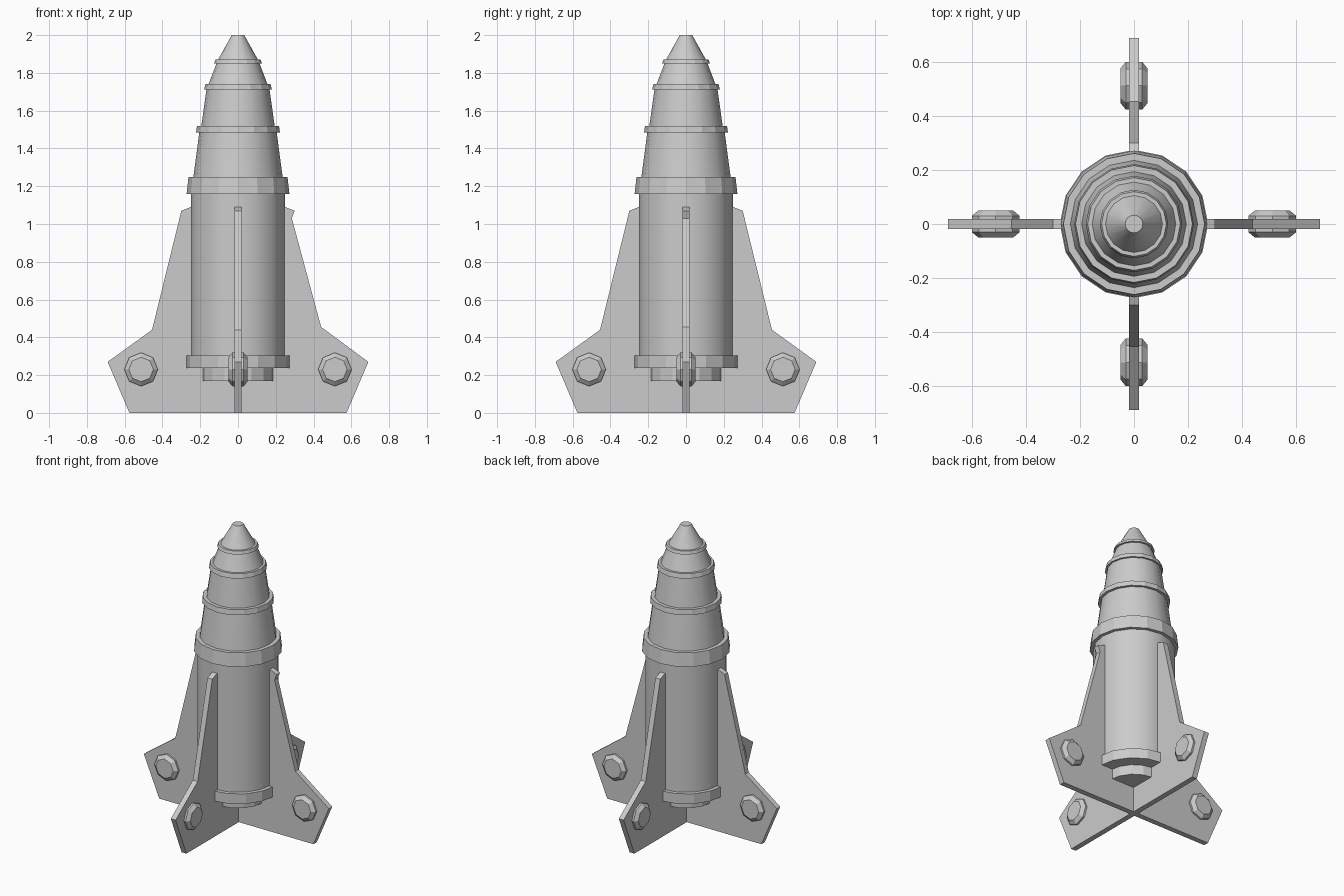
import bpy, bmesh, math
from mathutils import Matrix, Vector

if "Cube" in bpy.data.objects:
    bpy.data.objects.remove(bpy.data.objects["Cube"])


def finish(name, bm, smooth=False):
    bmesh.ops.recalc_face_normals(bm, faces=bm.faces)
    mesh = bpy.data.meshes.new(name)
    bm.to_mesh(mesh)
    bm.free()
    obj = bpy.data.objects.new(name, mesh)
    bpy.context.collection.objects.link(obj)
    if smooth:
        bpy.ops.object.select_all(action='DESELECT')
        obj.select_set(True)
        bpy.context.view_layer.objects.active = obj
        bpy.ops.object.shade_smooth_by_angle(angle=math.radians(30))
    return obj


def lathe(name, profile, sides=16, smooth=False, matrix=Matrix()):
    """Closed solid of revolution from (radius, height) pairs."""
    bm = bmesh.new()
    rings = []
    for r, z in profile:
        rings.append([bm.verts.new((r * math.cos(a), r * math.sin(a), z))
                      for a in (2 * math.pi * i / sides for i in range(sides))])
    for low, high in zip(rings, rings[1:]):
        for i in range(sides):
            j = (i + 1) % sides
            bm.faces.new((low[i], low[j], high[j], high[i]))
    bm.faces.new(rings[0])
    bm.faces.new(rings[-1])
    bm.transform(matrix)
    return finish(name, bm, smooth)


def plate(name, outline, thickness, matrix):
    """Flat plate in the xz plane, centred on y = 0."""
    bm = bmesh.new()
    face = bm.faces.new([bm.verts.new((x, -thickness / 2, z)) for x, z in outline])
    out = bmesh.ops.extrude_face_region(bm, geom=[face])
    verts = [v for v in out['geom'] if isinstance(v, bmesh.types.BMVert)]
    bmesh.ops.translate(bm, verts=verts, vec=Vector((0, thickness, 0)))
    # extruding keeps the starting face as the front side
    bm.transform(matrix)
    return finish(name, bm)


# Smooth hull sections
lathe("main_body", [(0.25, 0.27), (0.25, 1.2)], smooth=True)
lathe("lower_stage", [(0.24, 1.22), (0.203, 1.5)], smooth=True)
lathe("middle_stage", [(0.197, 1.5), (0.165, 1.725)], smooth=True)
lathe("upper_stage", [(0.162, 1.725), (0.11, 1.86)], smooth=True)
lathe("nose_tip", [(0.111, 1.86), (0.033, 2.0)], smooth=True)

# Faceted bands and nozzle
lathe("main_collar", [(0.272, 1.16), (0.262, 1.25)])
lathe("lower_band", [(0.222, 1.485), (0.217, 1.52)])
lathe("middle_band", [(0.179, 1.712), (0.172, 1.742)])
lathe("upper_band", [(0.127, 1.85), (0.12, 1.87)])
lathe("base_collar", [(0.275, 0.237), (0.275, 0.305)])
lathe("nozzle", [(0.19, 0.17), (0.19, 0.25)])

# Four fins crossing under the nozzle, each with a chamfered pod through it
fin = [(0, 0), (0.575, 0), (0.69, 0.27), (0.455, 0.44),
       (0.30, 1.07), (0.25, 1.09), (0, 1.09)]
notched_fin = fin[:3] + [(0.44, 0.455), (0.285, 1.03)] + fin[4:]
pod = [(0.065, -0.05), (0.089, -0.03), (0.089, 0.03), (0.065, 0.05)]
for k, side in enumerate(("right", "back", "left", "front")):
    turn = Matrix.Rotation(k * math.pi / 2, 4, 'Z')
    plate(side + "_fin", notched_fin if k == 0 else fin, 0.036, turn)
    place = (turn @ Matrix.Translation((0.513, 0, 0.23))
             @ Matrix.Rotation(math.pi / 2, 4, 'X'))
    lathe(side + "_pod", pod, sides=8, matrix=place)
